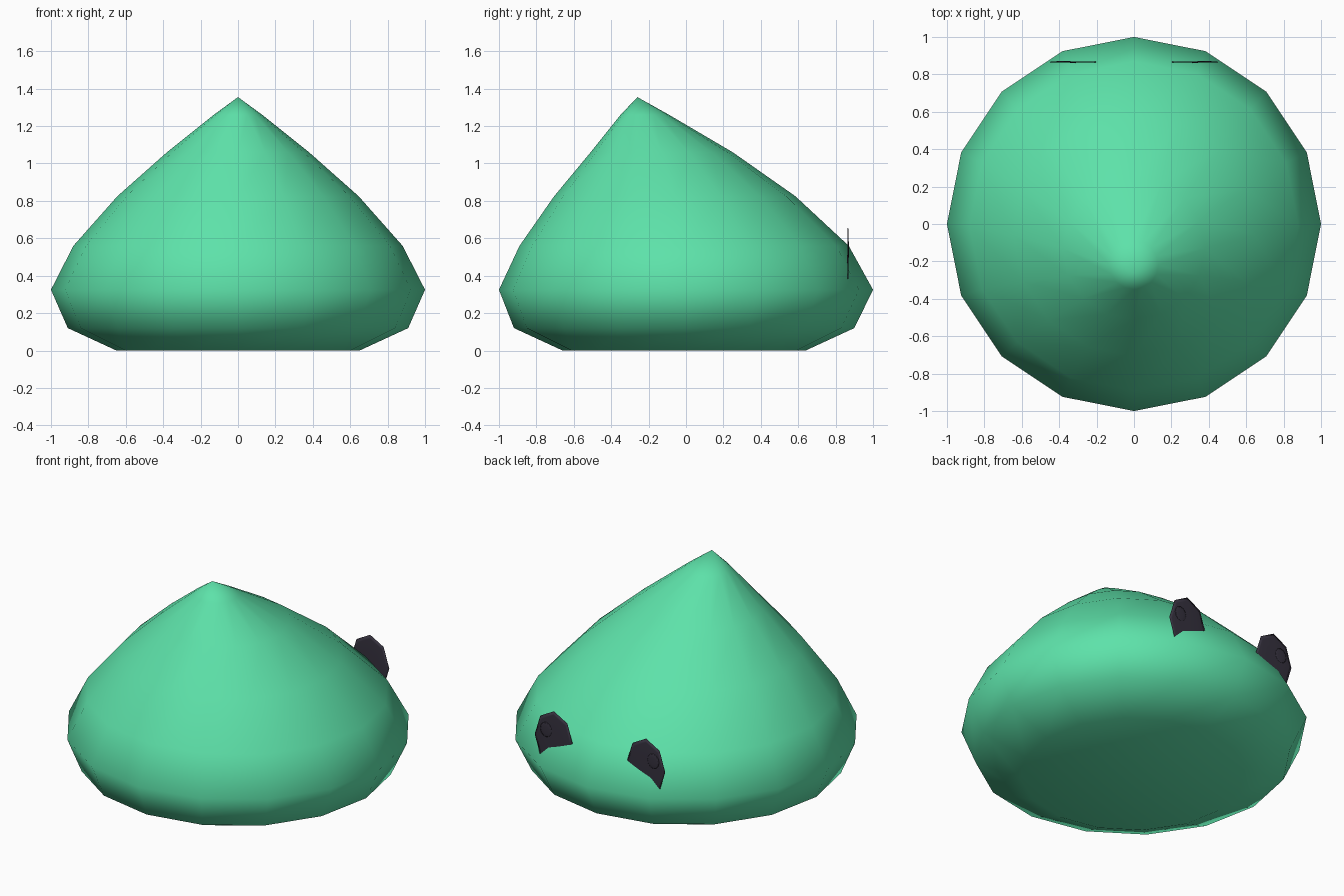
import bpy
import bmesh
from math import cos, sin, pi
from mathutils import Matrix

if "Cube" in bpy.data.objects:
    bpy.data.objects.remove(bpy.data.objects["Cube"])


def make_material(name, colour):
    mat = bpy.data.materials.new(name)
    mat.use_nodes = True
    mat.diffuse_color = (*colour, 1)
    mat.node_tree.nodes["Principled BSDF"].inputs["Base Color"].default_value = (*colour, 1)
    return mat


def add_object(name, bm, mat):
    bmesh.ops.recalc_face_normals(bm, faces=bm.faces)
    for face in bm.faces:
        face.smooth = True
    mesh = bpy.data.meshes.new(name)
    bm.to_mesh(mesh)
    bm.free()
    mesh.materials.append(mat)
    obj = bpy.data.objects.new(name, mesh)
    bpy.context.collection.objects.link(obj)
    return obj


green = make_material("mint green", (0.11, 0.76, 0.40))
dark = make_material("dark plum", (0.035, 0.03, 0.047))

# Body: sixteen-sided rings (radius, centre y, height) leaning towards the front tip
SIDES = 16
rings = [(0.65, -0.01, 0), (0.91, -0.01, 0.12), (1, 0, 0.325), (0.88, -0.01, 0.56),
         (0.645, -0.06, 0.825), (0.38, -0.13, 1.06), (0.13, -0.22, 1.26)]
bm = bmesh.new()
loops = []
for radius, y, z in rings:
    angles = [2 * pi * i / SIDES for i in range(SIDES)]
    loops.append([bm.verts.new((radius * cos(a), y + radius * sin(a), z)) for a in angles])
for low, high in zip(loops, loops[1:]):
    for i in range(SIDES):
        j = (i + 1) % SIDES
        bm.faces.new((low[i], low[j], high[j], high[i]))

# Pointed tip and fanned base
for loop, point in ((loops[-1], (0, -0.26, 1.355)), (loops[0], (0, -0.01, 0))):
    centre = bm.verts.new(point)
    for i in range(SIDES):
        bm.faces.new((loop[i], loop[(i + 1) % SIDES], centre))
add_object("body", bm, green)


# Eyes: flattened ovals on the back, partly sunk in the body
def flat_oval(name, x, y, z, half_width, half_height, half_depth, sides):
    bm = bmesh.new()
    bmesh.ops.create_uvsphere(bm, u_segments=sides, v_segments=6, radius=1)
    bm.transform(Matrix.Translation((x, y, z))
                 @ Matrix.Diagonal((half_width, half_depth, half_height, 1))
                 @ Matrix.Rotation(pi / 2, 4, "X"))
    add_object(name, bm, dark)


for side, sign in (("left", 1), ("right", -1)):
    flat_oval(side + "_eye", sign * 0.325, 0.866, 0.49, 0.135, 0.18, 0.004, 8)
    flat_oval(side + "_eye_glint", sign * 0.377, 0.869, 0.54, 0.042, 0.048, 0.003, 12)
